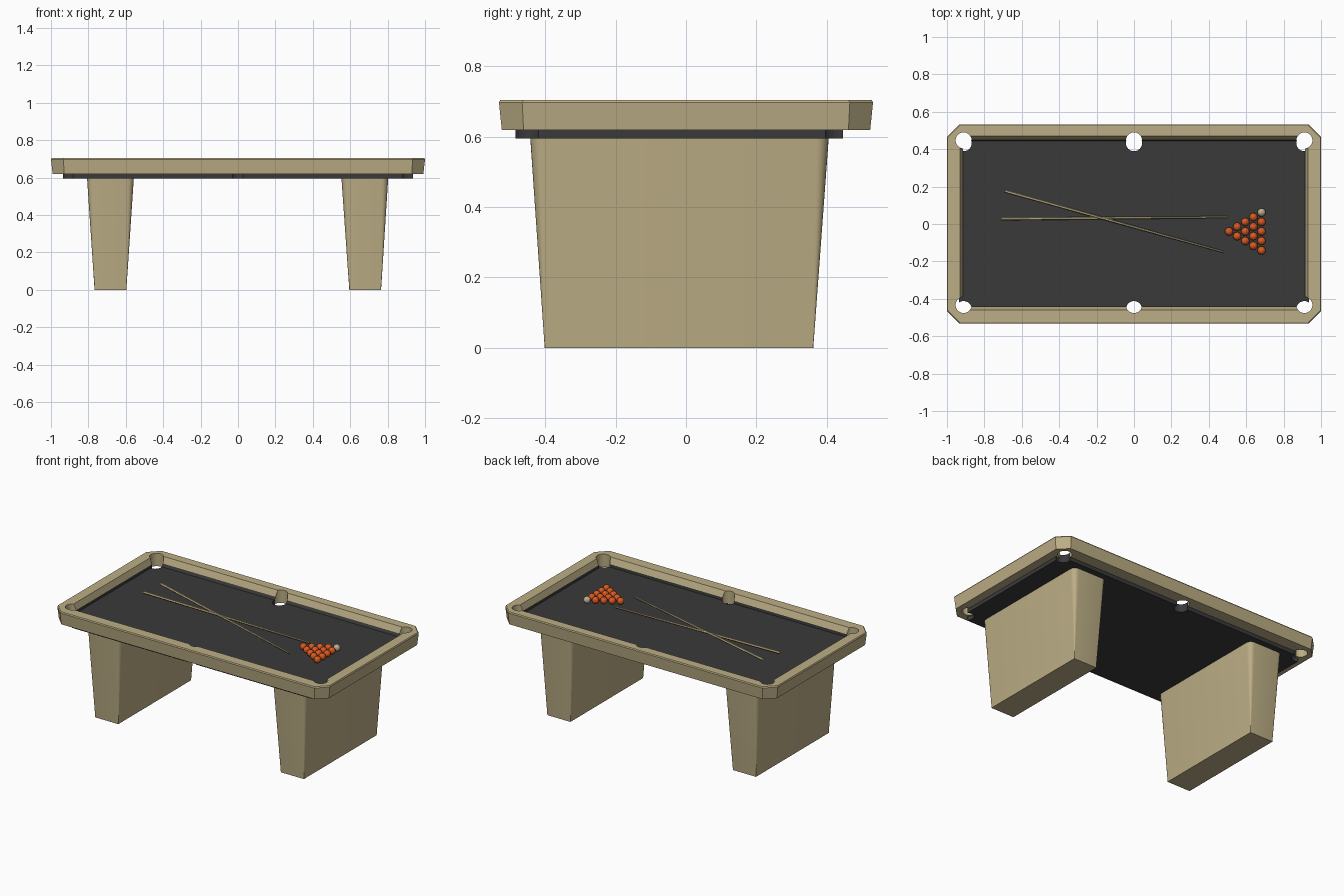
import bpy, bmesh, math
from mathutils import Vector

if "Cube" in bpy.data.objects:
    bpy.data.objects.remove(bpy.data.objects["Cube"])


def material(name, rgb):
    m = bpy.data.materials.new(name)
    m.use_nodes = True
    m.diffuse_color = (*rgb, 1)
    m.node_tree.nodes["Principled BSDF"].inputs["Base Color"].default_value = (*rgb, 1)
    return m


WOOD = material("tan wood", (0.5, 0.42, 0.235))
CLOTH = material("charcoal cloth", (0.042, 0.042, 0.042))
ORANGE = material("orange", (0.68, 0.1, 0.016))
CREAM = material("cream", (0.5, 0.42, 0.27))


def finish(name, bm, *mats):
    bmesh.ops.recalc_face_normals(bm, faces=bm.faces)
    mesh = bpy.data.meshes.new(name)
    bm.to_mesh(mesh)
    bm.free()
    for m in mats:
        mesh.materials.append(m)
    ob = bpy.data.objects.new(name, mesh)
    bpy.context.collection.objects.link(ob)
    return ob


def smooth(ob):
    bpy.ops.object.select_all(action="DESELECT")
    ob.select_set(True)
    bpy.context.view_layer.objects.active = ob
    bpy.ops.object.shade_smooth_by_angle(angle=math.radians(35))


def rect(x0, x1, y0, y1, z, r=0.0, seg=0):
    """Rectangle ring; seg 0 is square, 1 chamfered, more is rounded."""
    pts = []
    for i, (x, y, sx, sy) in enumerate(((x1, y1, -1, -1), (x0, y1, 1, -1),
                                        (x0, y0, 1, 1), (x1, y0, -1, 1))):
        if seg == 0:
            pts.append((x, y, z))
            continue
        for k in range(seg + 1):
            a = math.pi / 2 * (i + k / seg)
            pts.append((x + sx * r + r * math.cos(a), y + sy * r + r * math.sin(a), z))
    return pts


def circle(x, y, z, r, n=24):
    return [(x + r * math.cos(2 * math.pi * i / n),
             y + r * math.sin(2 * math.pi * i / n), z) for i in range(n)]


def loft(bm, rings):
    loops = [[bm.verts.new(p) for p in ring] for ring in rings]
    for a, b in zip(loops, loops[1:]):
        for i in range(len(a)):
            j = (i + 1) % len(a)
            bm.faces.new((a[i], a[j], b[j], b[i]))
    bm.faces.new(loops[0][::-1])
    bm.faces.new(loops[-1])


def solid(name, rings, *mats):
    bm = bmesh.new()
    loft(bm, rings)
    return finish(name, bm, *mats)


def cut(ob, cutter):
    """Subtract the cutter, bake the result and drop the cutter."""
    mod = ob.modifiers.new("cut", "BOOLEAN")
    mod.operation, mod.solver, mod.object = "DIFFERENCE", "EXACT", cutter
    cutter.hide_render = True
    dg = bpy.context.evaluated_depsgraph_get()
    mesh = bpy.data.meshes.new_from_object(ob.evaluated_get(dg))
    ob.modifiers.clear()
    ob.data = mesh
    bpy.data.objects.remove(cutter)


def pocket_cutter(y_front, y_back, mat):
    bm = bmesh.new()
    for x in (-0.911, 0, 0.911):
        for y in (y_front, y_back):
            loft(bm, [circle(x, y, z, 0.043) for z in (0.5, 0.8)])
    return finish("pocket_cutter", bm, mat)


# Rim: chamfered frame flaring upward, with a bevelled inner edge
rim = solid("rim", [rect(-x, x, -y, y, z, c, 1) for x, y, z, c in (
    (0.991, 0.524, 0.62, 0.062), (1.0, 0.532, 0.698, 0.066),
    (0.996, 0.528, 0.705, 0.066))], WOOD, CLOTH)
cut(rim, solid("opening_cutter", [rect(-x, x, front, back, z) for x, front, back, z in (
    (0.913, -0.44, 0.443, 0.6), (0.913, -0.44, 0.443, 0.648), (0.915, -0.442, 0.453, 0.666),
    (0.93, -0.46, 0.47, 0.705), (0.93, -0.46, 0.47, 0.8))], WOOD))

# Dark cushion strip low on the inside of the rim
for p in rim.data.polygons:
    c = p.center
    if abs(c.x) < 0.95 and abs(c.y) < 0.48 and 0.625 < c.z < 0.668:
        p.material_index = 1
cut(rim, pocket_cutter(-0.433, 0.447, WOOD))

# Cloth-covered bed, slightly towards the front
bed = solid("bed", [rect(-0.935, 0.935, -0.485, 0.446, z) for z in (0.595, 0.648)], CLOTH)
cut(bed, pocket_cutter(-0.455, 0.432, CLOTH))

# Legs: tapered slabs whose corners become round towards the top
for side, x0, x1, b0, b1 in (("left", 0.553, 0.803, 0.595, 0.765),
                             ("right", -0.807, -0.557, -0.767, -0.597)):
    smooth(solid(side + "_leg", [rect(b0, b1, -0.402, 0.362, 0, 0.002, 6),
                                 rect(x0, x1, -0.443, 0.406, 0.597, 0.035, 6)], WOOD))

# Racked balls, one cream ball at the back corner of the triangle
for row in range(5):
    for k in range(row + 1):
        bm = bmesh.new()
        bmesh.ops.create_uvsphere(bm, u_segments=20, v_segments=12, radius=0.022)
        last = row == 4 and k == 4
        ball = finish("cream_ball" if last else "orange_ball", bm, CREAM if last else ORANGE)
        ball.location = (0.508 + row * 0.0435, -0.04 + (k - row / 2) * 0.051, 0.672)
        smooth(ball)


# Cues: tapered six-sided sticks
def cue(name, butt, tip, underside):
    axis = Vector(tip) - Vector(butt)
    turn = axis.to_track_quat("Z", "Y")
    bm = bmesh.new()
    loft(bm, [circle(0, 0, t * axis.length, r, 6) for t, r in ((0, 0.009), (0.3, 0.008), (1, 0.005))])
    bm.normal_update()
    for f in bm.faces:
        f.material_index = 1 if (turn @ f.normal).z < -0.2 else 0
    ob = finish(name, bm, WOOD, underside)
    ob.location = butt
    ob.rotation_euler = turn.to_euler()


cue("straight_cue", (-0.71, 0.028, 0.68), (0.5, 0.037, 0.665), ORANGE)
cue("crossed_cue", (-0.69, 0.176, 0.686), (0.48, -0.15, 0.664), WOOD)
